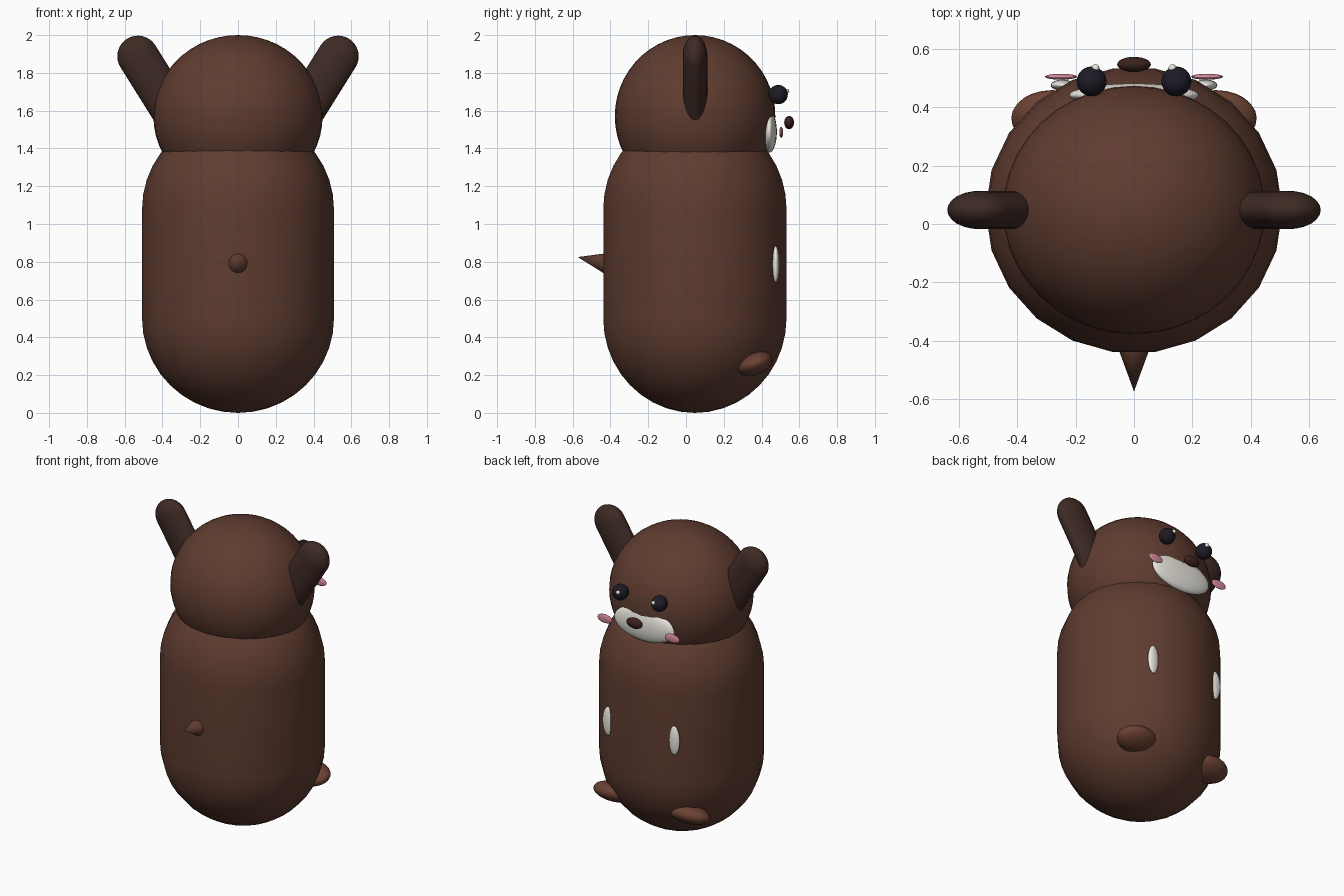
import bpy, bmesh, math
from math import sin, cos, pi, radians
from mathutils import Vector

if "Cube" in bpy.data.objects:
    bpy.data.objects.remove(bpy.data.objects["Cube"])


def mat(name, hexcol):
    lin = [(((int(hexcol[i:i + 2], 16) / 255) + 0.055) / 1.055) ** 2.4 for i in (0, 2, 4)]
    m = bpy.data.materials.new(name)
    m.diffuse_color = (*lin, 1)
    m.use_nodes = True
    m.node_tree.nodes["Principled BSDF"].inputs["Base Color"].default_value = m.diffuse_color
    return m


BROWN = mat("brown_fur", "5F3C30")
DARK = mat("dark_brown", "3E2A24")
PAW = mat("paw_brown", "6B4232")
NOSE = mat("nose_brown", "3A211C")
BLACK = mat("eye_black", "1E1B26")
WHITE = mat("cream_white", "ECE9E0")
PINK = mat("cheek_pink", "D98C9C")


def finish(name, bm, material, loc, scale=(1, 1, 1), rot=(0, 0, 0), smooth=True):
    bmesh.ops.recalc_face_normals(bm, faces=bm.faces)
    for f in bm.faces:
        f.smooth = smooth
    me = bpy.data.meshes.new(name)
    bm.to_mesh(me)
    bm.free()
    me.materials.append(material)
    ob = bpy.data.objects.new(name, me)
    bpy.context.collection.objects.link(ob)
    ob.location, ob.scale, ob.rotation_euler = loc, scale, rot
    return ob


def ellipsoid(name, material, loc, radii, rot=(0, 0, 0), seg=24):
    bm = bmesh.new()
    bmesh.ops.create_uvsphere(bm, u_segments=seg, v_segments=seg * 2 // 3, radius=1)
    return finish(name, bm, material, loc, radii, rot)


def capsule(name, material, loc, r, length, scale=(1, 1, 1), rot=(0, 0, 0), seg=22, rings=10):
    # half profile of two quarter circles, spun round z
    bm = bmesh.new()
    pts = []
    for sign in (-1, 1):
        for i in range(rings + 1):
            a = pi / 2 * (i / rings if sign > 0 else i / rings - 1)
            pts.append((r * max(cos(a), 0), 0, sign * length / 2 + r * sin(a)))
    vs = [bm.verts.new(p) for p in pts]
    es = [bm.edges.new(p) for p in zip(vs, vs[1:])]
    bmesh.ops.spin(bm, geom=vs + es, cent=(0, 0, 0), axis=(0, 0, 1),
                   angle=2 * pi, steps=seg, use_duplicate=False)
    bmesh.ops.remove_doubles(bm, verts=bm.verts, dist=1e-4)
    return finish(name, bm, material, loc, scale, rot)


# body and head
capsule("body", BROWN, (0, 0.047, 0.79), 0.5, 0.58, scale=(1.016, 0.98, 1))
ellipsoid("head", BROWN, (0, 0.048, 1.57), (0.448, 0.425, 0.43), seg=40)

# muzzle and nose
ellipsoid("muzzle", WHITE, (0, 0.441, 1.488), (0.222, 0.04, 0.11), seg=32)
ellipsoid("nose", NOSE, (0, 0.546, 1.537), (0.058, 0.026, 0.035))

# mirrored pairs
for side, s in (("left", -1), ("right", 1)):
    capsule("ear_" + side, DARK, (s * 0.44, 0.048, 1.744), 0.109, 0.34,
            scale=(1, 0.6, 1), rot=(0, s * radians(32), 0), rings=8)
    ellipsoid("eye_" + side, BLACK, (s * 0.145, 0.488, 1.685), (0.051,) * 3)
    ellipsoid("eye_glint_" + side, WHITE, (s * 0.131, 0.534, 1.703), (0.013,) * 3, seg=12)
    ellipsoid("cheek_" + side, PINK, (s * 0.25, 0.504, 1.485), (0.055, 0.01, 0.029))
    ellipsoid("belly_spot_" + side, WHITE, (s * 0.245, 0.475, 0.787), (0.04, 0.019, 0.096))
    ellipsoid("foot_" + side, PAW, (s * 0.28, 0.362, 0.26), (0.14, 0.1, 0.06),
              rot=(radians(20), 0, 0))

# tail cone pointing back and slightly up
base, tip = Vector((0, -0.42, 0.792)), Vector((0, -0.573, 0.825))
axis = tip - base
bm = bmesh.new()
bmesh.ops.create_cone(bm, cap_ends=True, segments=16, radius1=0.056, radius2=0, depth=axis.length)
tail = finish("tail", bm, BROWN, (base + tip) / 2, rot=axis.to_track_quat('Z', 'Y').to_euler())
bpy.context.view_layer.objects.active = tail
tail.select_set(True)
bpy.ops.object.shade_smooth_by_angle(angle=radians(40))
